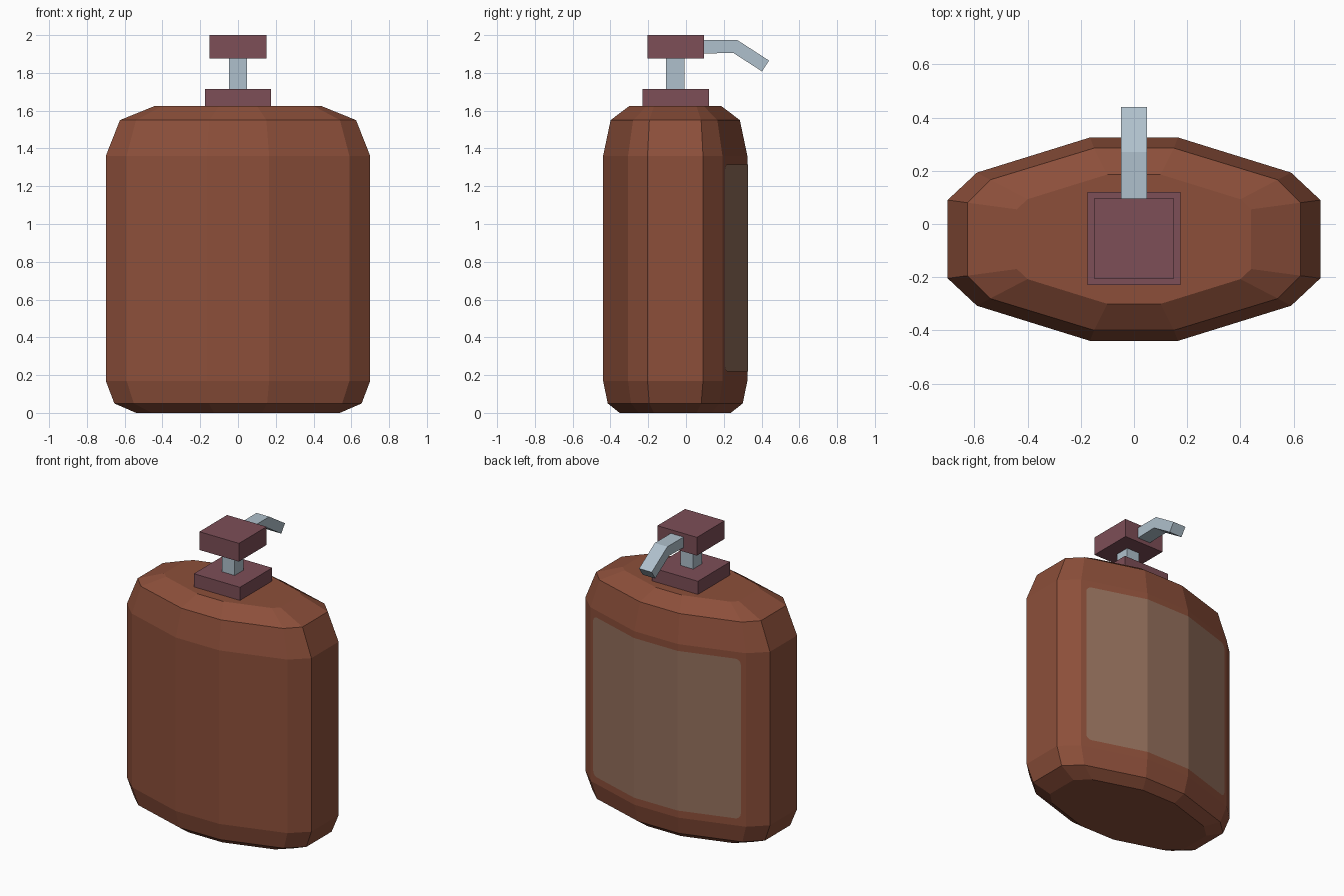
import bpy, bmesh, math

if "Cube" in bpy.data.objects:
    bpy.data.objects.remove(bpy.data.objects["Cube"])

CY = -0.057  # depth centre of the bottle


def lin(c):
    c /= 255
    return c / 12.92 if c <= 0.04045 else ((c + 0.055) / 1.055) ** 2.4


def material(name, r, g, b):
    m = bpy.data.materials.new(name)
    m.diffuse_color = (lin(r), lin(g), lin(b), 1)
    m.use_nodes = True
    m.node_tree.nodes["Principled BSDF"].inputs["Base Color"].default_value = m.diffuse_color
    return m


BROWN = material("amber brown", 140, 79, 58)
LABEL = material("label tan", 148, 112, 92)
PLUM = material("plum plastic", 125, 78, 87)
STEEL = material("pale steel", 175, 192, 204)


def make(name, verts, faces, mat):
    me = bpy.data.meshes.new(name)
    me.from_pydata(verts, [], faces)
    bm = bmesh.new()
    bm.from_mesh(me)
    bmesh.ops.recalc_face_normals(bm, faces=bm.faces)
    bm.to_mesh(me)
    bm.free()
    me.materials.append(mat)
    ob = bpy.data.objects.new(name, me)
    bpy.context.collection.objects.link(ob)
    return ob


def loft(name, rings, mat):
    n = len(rings[0])
    faces = [tuple(range(n)), tuple(range((len(rings) - 1) * n, len(rings) * n))]
    for k in range(len(rings) - 1):
        for i in range(n):
            j = (i + 1) % n
            faces.append((k * n + i, k * n + j, (k + 1) * n + j, (k + 1) * n + i))
    return make(name, [v for r in rings for v in r], faces, mat)


def box(name, hx, hy, z0, z1, mat, cy=CY):
    sq = [(-hx, -hy), (hx, -hy), (hx, hy), (-hx, hy)]
    return loft(name, [[(x, cy + y, z) for x, y in sq] for z in (z0, z1)], mat)


# Bottle body: twelve-sided section, mirrored from one quadrant, with chamfered ends
def section(quad, z):
    q = quad
    pts = q + [(-x, y) for x, y in reversed(q)]
    pts += [(-x, -y) for x, y in q] + [(x, -y) for x, y in reversed(q)]
    return [(x, CY + y, z) for x, y in pts]


FULL = [(0.70, 0.147), (0.59, 0.25), (0.165, 0.382)]
scaled = lambda sx, sy: [(x * sx, y * sy) for x, y in FULL]
loft("bottle_body", [
    section(scaled(0.77, 0.77), 0.0),
    section(scaled(0.935, 0.935), 0.05),
    section(FULL, 0.17),
    section(FULL, 1.36),
    section([(0.625, 0.137), (0.54, 0.223), (0.15, 0.342)], 1.55),
    section([(0.44, 0.112), (0.40, 0.15), (0.10, 0.243)], 1.625),
], BROWN)


# Label wrapped round the back, with rounded corners
def back_y(x):
    t = max(0, (abs(x) - 0.165) / (0.59 - 0.165))
    return CY + 0.382 - t * 0.132 + 0.004


R, HW, Z0, Z1 = 0.035, 0.56, 0.22, 1.315
half = [(0.165, 0)]
for i in range(6):
    a = math.pi / 2 * i / 5
    half.append((HW - R + R * math.sin(a), R * (1 - math.cos(a))))
cols = [(-x, d) for x, d in reversed(half)] + half
verts = []
for x, d in cols:
    verts += [(x, back_y(x), Z0 + d), (x, back_y(x), Z1 - d)]
faces = [(2 * i + 2, 2 * i, 2 * i + 1, 2 * i + 3) for i in range(len(cols) - 1)]
label = make("back_label", verts, faces, LABEL)
if label.data.polygons[0].normal.y < 0:
    label.data.flip_normals()

# Pump: collar, stem and press head
box("pump_collar", 0.175, 0.175, 1.615, 1.715, PLUM, -0.054)
box("pump_stem", 0.048, 0.048, 1.70, 1.89, STEEL)
box("pump_head", 0.15, 0.15, 1.875, 2.0, PLUM, -0.054)

# Bent spout pointing to the back
spout = [(0.08, 1.975), (0.27, 1.975), (0.44, 1.865), (0.402, 1.808),
         (0.25, 1.906), (0.08, 1.902)]
loft("pump_spout", [[(x, y, z) for y, z in spout] for x in (-0.048, 0.048)], STEEL)
